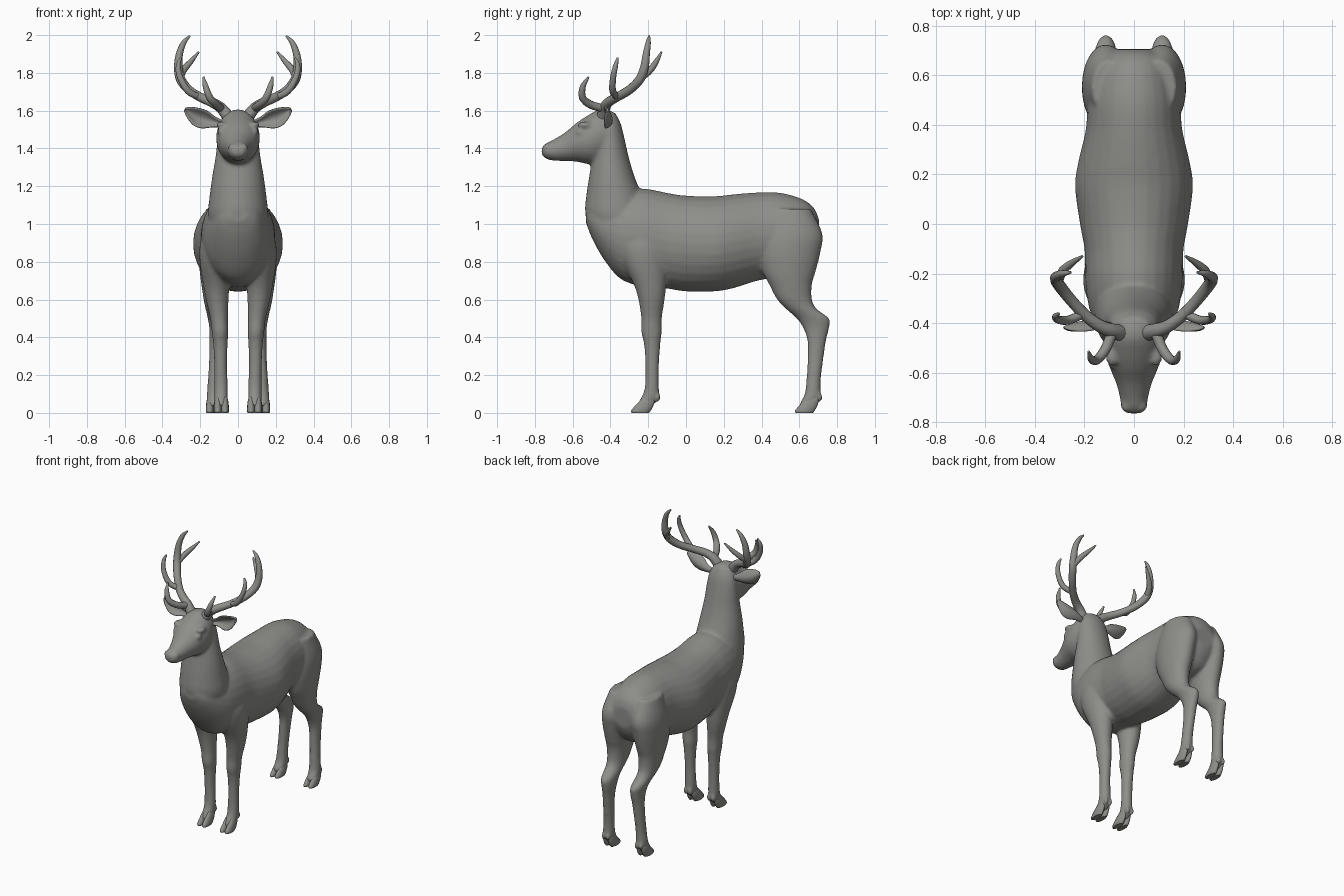
import bpy, bmesh, math
from mathutils import Vector

coat = bpy.data.materials.new("warm grey")
coat.diffuse_color = (0.27, 0.27, 0.255, 1)


def smooth_path(rows, steps=4):
    """Catmull-Rom interpolation through rows of numbers."""
    p = [Vector(r) for r in rows]
    p = [2 * p[0] - p[1]] + p + [2 * p[-1] - p[-2]]
    out = []
    for a, b, c, d in zip(p, p[1:], p[2:], p[3:]):
        for i in range(steps):
            t = i / steps
            out.append(0.5 * (2 * b + (c - a) * t + (2 * a - 5 * b + 4 * c - d) * t * t
                              + (3 * b - a - 3 * c + d) * t ** 3))
    return out + [p[-2]]


def skin(bm, rings):
    """Join rings of points into a closed tube."""
    rings = [[bm.verts.new(v) for v in r] for r in rings]
    n = len(rings[0])
    for a, b in zip(rings, rings[1:]):
        for i in range(n):
            bm.faces.new((a[i], a[(i + 1) % n], b[(i + 1) % n], b[i]))
    bm.faces.new(rings[0][::-1])
    bm.faces.new(rings[-1])


def loft(bm, rows, axis, side=1, n=28):
    """Ellipses along y or z; row = position, low, high, centre x, half width."""
    rings = []
    for t, lo, hi, xc, hw in smooth_path(rows):
        ring = []
        for i in range(n):
            a = math.tau * i / n
            x = side * (xc + hw * math.cos(a))
            m = (lo + hi) / 2 + (hi - lo) / 2 * math.sin(a)
            ring.append((x, t, m) if axis == 'y' else (x, m, t))
        rings.append(ring)
    skin(bm, rings)


def tube(bm, rows, side=1, n=12):
    """Round tapered tube; row = x, y, z, radius."""
    pts = smooth_path([(side * x, y, z, r) for x, y, z, r in rows])
    c = [p.to_3d() for p in pts]
    rings, u = [], Vector((0, 1, 0.3))
    for i, p in enumerate(pts):
        t = (c[min(i + 1, len(c) - 1)] - c[max(i - 1, 0)]).normalized()
        u = (u - t * u.dot(t)).normalized()
        w = t.cross(u)
        rings.append([c[i] + p[3] * (math.cos(math.tau * k / n) * u
                                     + math.sin(math.tau * k / n) * w) for k in range(n)])
    skin(bm, rings)


def ball(bm, centre, size):
    made = bmesh.ops.create_uvsphere(bm, u_segments=16, v_segments=10, radius=1)['verts']
    for v in made:
        v.co = Vector(centre) + Vector((v.co.x * size[0], v.co.y * size[1], v.co.z * size[2]))


def finish(bm, name):
    bmesh.ops.recalc_face_normals(bm, faces=bm.faces)
    mesh = bpy.data.meshes.new(name)
    bm.to_mesh(mesh)
    bm.free()
    mesh.materials.append(coat)
    ob = bpy.data.objects.new(name, mesh)
    bpy.context.collection.objects.link(ob)
    bpy.ops.object.select_all(action='DESELECT')
    bpy.context.view_layer.objects.active = ob
    ob.select_set(True)
    return ob


# Torso, neck and head
bm = bmesh.new()
loft(bm, [(y, b, t, 0, w) for y, t, b, w in (
    (.705, 1.02, .88, .07), (.68, 1.08, .82, .12), (.62, 1.13, .75, .16),
    (.50, 1.165, .72, .185), (.38, 1.167, .70, .195), (.25, 1.157, .66, .225),
    (.15, 1.147, .643, .238), (0, 1.15, .643, .218), (-.1, 1.165, .658, .2),
    (-.2, 1.185, .668, .197), (-.28, 1.185, .68, .192), (-.36, 1.17, .72, .175),
    (-.44, 1.15, .82, .14), (-.50, 1.12, .93, .10), (-.53, 1.08, 1.01, .05))], 'y')
loft(bm, [(z, f, b, 0, w) for z, f, b, w in (
    (.95, -.49, -.15, .15), (1.05, -.533, -.2, .16), (1.15, -.528, -.232, .15),
    (1.25, -.513, -.272, .137), (1.35, -.497, -.302, .12), (1.45, -.48, -.325, .108),
    (1.53, -.48, -.345, .095), (1.59, -.45, -.375, .06))], 'z')
loft(bm, [(y, b, t, 0, w) for y, t, b, w in (
    (-.36, 1.56, 1.42, .06), (-.40, 1.60, 1.36, .095), (-.46, 1.605, 1.322, .113),
    (-.52, 1.575, 1.318, .114), (-.58, 1.535, 1.33, .098), (-.64, 1.485, 1.333, .073),
    (-.70, 1.448, 1.335, .057), (-.74, 1.428, 1.345, .051), (-.764, 1.405, 1.365, .03))], 'y')

front_leg = ((.98, -.34, -.12, .10, .06), (.9, -.36, -.10, .115, .085),
             (.8, -.335, -.10, .118, .085), (.68, -.277, -.105, .115, .07),
             (.6, -.252, -.113, .11, .06), (.5, -.237, -.128, .10, .047),
             (.43, -.237, -.128, .095, .044), (.36, -.222, -.136, .093, .038),
             (.25, -.215, -.143, .092, .034), (.15, -.217, -.143, .09, .036),
             (.1, -.228, -.143, .09, .036), (.06, -.25, -.158, .089, .036),
             (.035, -.262, -.18, .088, .032))
hind_leg = ((1.08, .44, .66, .10, .07), (.95, .40, .722, .112, .093),
            (.85, .385, .712, .118, .092), (.75, .405, .687, .12, .083),
            (.68, .44, .667, .122, .072), (.6, .482, .667, .122, .06),
            (.55, .53, .693, .12, .052), (.5, .585, .758, .115, .045),
            (.45, .62, .758, .112, .04), (.38, .643, .741, .115, .036),
            (.28, .643, .727, .12, .033), (.18, .638, .714, .125, .034),
            (.1, .628, .712, .128, .037), (.06, .607, .695, .13, .037),
            (.035, .597, .68, .13, .032))
for s in (1, -1):
    loft(bm, front_leg, 'z', s)
    loft(bm, hind_leg, 'z', s)
    # Brow, eye and nostril swellings
    ball(bm, (s * .088, -.535, 1.525), (.028, .04, .018))
    ball(bm, (s * .088, -.56, 1.487), (.02, .026, .018))
    ball(bm, (s * .03, -.735, 1.405), (.024, .025, .02))
    # Dew claws
    for y, x in ((-.148, .09), (.708, .128)):
        for d in (-.018, .018):
            ball(bm, (s * (x + d), y, .082), (.014, .014, .026))
body = finish(bm, "body")
remesh = body.modifiers.new("blend", 'REMESH')
remesh.mode = 'VOXEL'
remesh.voxel_size = 0.01
remesh.use_smooth_shade = True
relax = body.modifiers.new("relax", 'SMOOTH')
relax.factor = 0.5
relax.iterations = 6
for m in ("blend", "relax"):
    bpy.ops.object.modifier_apply(modifier=m)

# Cloven hooves, two toes per foot
bm = bmesh.new()
for s in (1, -1):
    for x, y in ((.088, 0), (.13, .868)):
        for d in (-.019, .019):
            loft(bm, [(z, f + y, b + y, x + d, w) for z, f, b, w in (
                (.085, -.228, -.165, .012), (.06, -.25, -.165, .018),
                (.03, -.278, -.175, .021), (.01, -.293, -.187, .021),
                (0, -.288, -.195, .018))], 'z', s, 14)
finish(bm, "hooves")
bpy.ops.object.shade_smooth_by_angle(angle=math.radians(50))

# Cupped leaf-shaped ears, open to the front
bm = bmesh.new()
leaf = smooth_path([(.085, -.405, 1.53, .016), (.13, -.395, 1.54, .026),
                    (.175, -.393, 1.552, .045), (.22, -.398, 1.568, .045),
                    (.26, -.41, 1.592, .026), (.282, -.418, 1.608, .005)], 3)
for s in (1, -1):
    grid = []
    for x, y, z, h in leaf:
        row = []
        for k in range(9):
            v = k / 4 - 1
            row.append(bm.verts.new((s * (x - .35 * h * v), y - .8 * h * v * v, z + h * v)))
        grid.append(row)
    for a, b in zip(grid, grid[1:]):
        for k in range(8):
            bm.faces.new((a[k], a[k + 1], b[k + 1], b[k]))
ears = finish(bm, "ears")
thick = ears.modifiers.new("thickness", 'SOLIDIFY')
thick.thickness = 0.012
thick.offset = 0
round_off = ears.modifiers.new("rounding", 'SUBSURF')
round_off.levels = round_off.render_levels = 1
for m in ("thickness", "rounding"):
    bpy.ops.object.modifier_apply(modifier=m)
bpy.ops.object.shade_smooth()

# Antlers: main beam, brow tine, middle tine, rear tine
beam = ((.05, -.44, 1.565, .034), (.09, -.43, 1.615, .029), (.14, -.41, 1.645, .026),
        (.20, -.365, 1.672, .024), (.26, -.30, 1.71, .024), (.303, -.245, 1.765, .025),
        (.316, -.22, 1.83, .023), (.31, -.21, 1.90, .019), (.287, -.20, 1.96, .014),
        (.255, -.195, 1.996, .005))
brow_tine = ((.085, -.43, 1.61, .022), (.115, -.505, 1.632, .021), (.15, -.548, 1.67, .019),
             (.172, -.545, 1.73, .015), (.183, -.515, 1.778, .005))
middle_tine = ((.20, -.36, 1.668, .018), (.265, -.388, 1.705, .018),
               (.308, -.385, 1.78, .016), (.316, -.372, 1.84, .013), (.302, -.362, 1.88, .005))
rear_tine = ((.305, -.235, 1.775, .018), (.288, -.19, 1.815, .018),
             (.25, -.157, 1.86, .014), (.208, -.13, 1.91, .005))
bm = bmesh.new()
for s in (1, -1):
    for part in (beam, brow_tine, middle_tine, rear_tine):
        tube(bm, part, s)
finish(bm, "antlers")
bpy.ops.object.shade_smooth_by_angle(angle=math.radians(60))
